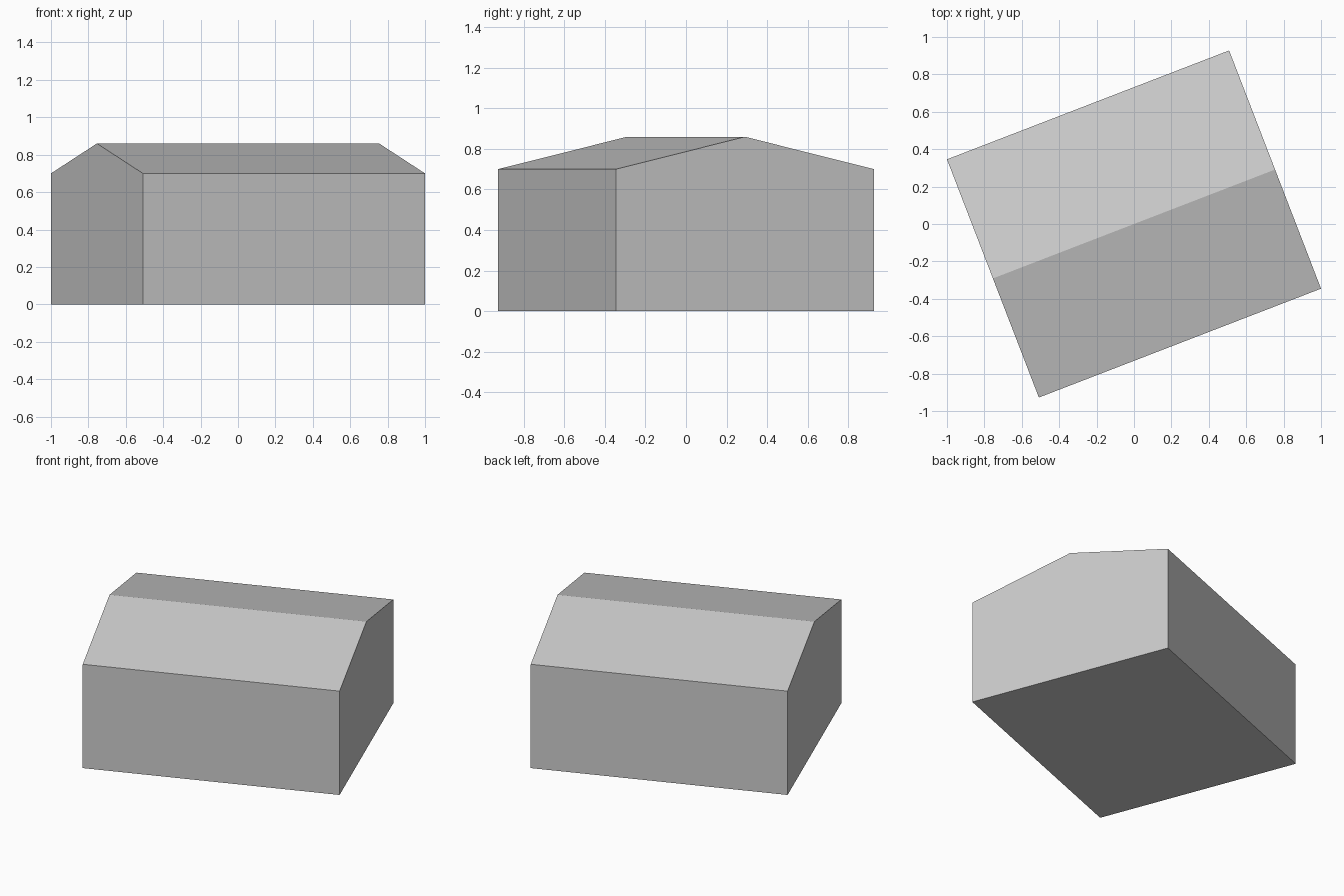
import bpy, bmesh, math
from mathutils import Matrix, Vector

cube = bpy.data.objects.get("Cube")
if cube:
    bpy.data.objects.remove(cube, do_unlink=True)

LENGTH, WIDTH = 1.617, 1.365
EAVE, RIDGE = 0.70, 0.86
TURN = math.radians(21.1)

# One plain grey for walls and roof
grey = bpy.data.materials.new("plain_grey")
grey.use_nodes = True
colour = (0.6, 0.6, 0.6, 1)
grey.diffuse_color = colour
grey.node_tree.nodes["Principled BSDF"].inputs["Base Color"].default_value = colour

# Gable profile, extruded along the ridge
w = WIDTH / 2
profile = [(-w, 0), (w, 0), (w, EAVE), (0, RIDGE), (-w, EAVE)]
bm = bmesh.new()
gable = bm.faces.new([bm.verts.new((-LENGTH / 2, y, z)) for y, z in profile])
ext = bmesh.ops.extrude_face_region(bm, geom=[gable], use_keep_orig=True)
far = [v for v in ext["geom"] if isinstance(v, bmesh.types.BMVert)]
bmesh.ops.translate(bm, vec=Vector((LENGTH, 0, 0)), verts=far)
bmesh.ops.rotate(bm, cent=(0, 0, 0), matrix=Matrix.Rotation(TURN, 3, "Z"), verts=bm.verts)
bmesh.ops.recalc_face_normals(bm, faces=bm.faces)

mesh = bpy.data.meshes.new("gabled_building")
bm.to_mesh(mesh)
bm.free()
mesh.materials.append(grey)
building = bpy.data.objects.new("gabled_building", mesh)
bpy.context.collection.objects.link(building)
